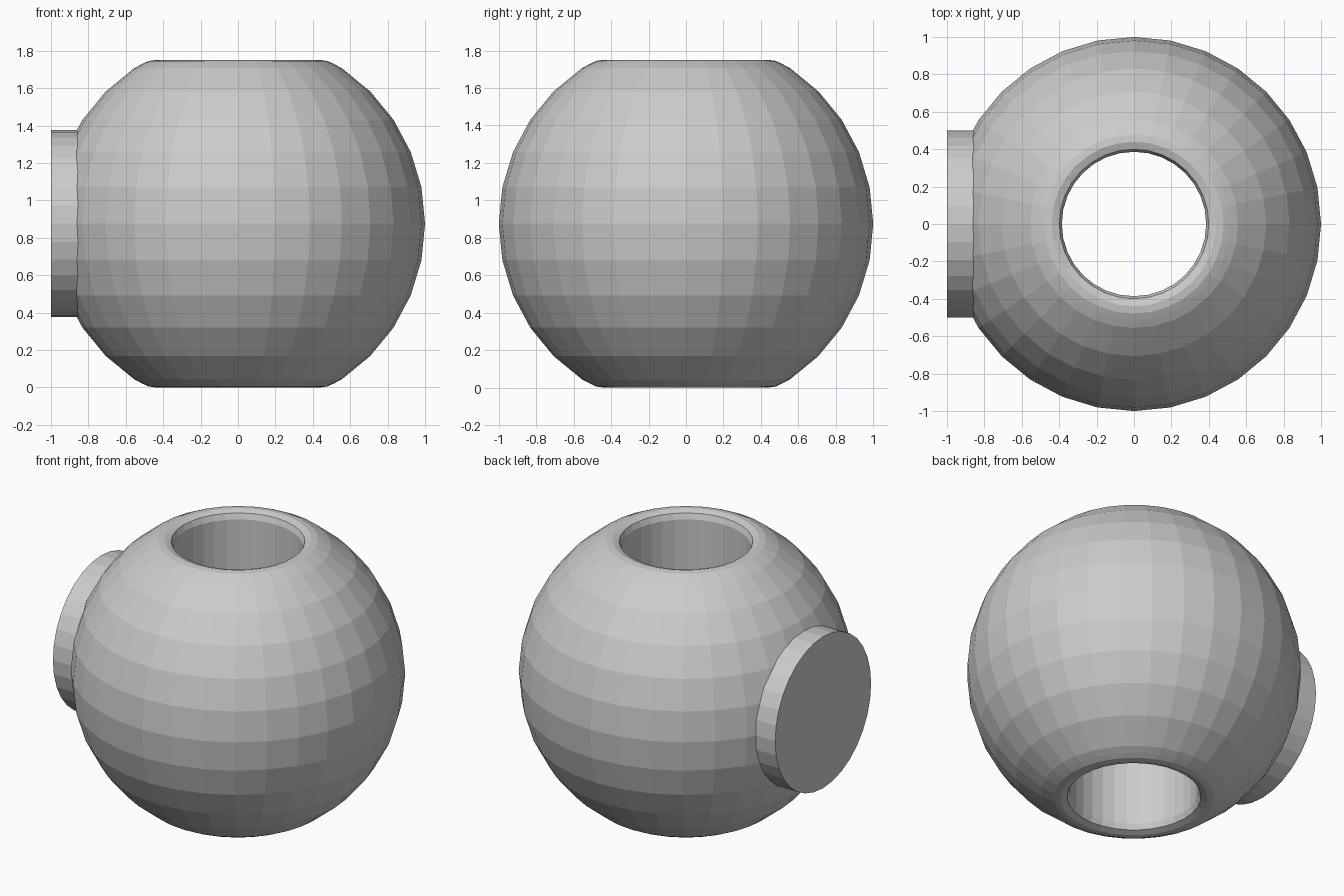
import bpy, bmesh, math
from mathutils import Matrix, Vector

if "Cube" in bpy.data.objects:
    bpy.data.objects.remove(bpy.data.objects["Cube"])

SEG, CZ = 32, 0.875

# Ball with rounded rims and a vertical through bore: closed lathe profile
upper = [(math.cos(a), math.sin(a)) for a in (math.radians(11.25 * i) for i in range(6))]
upper += [(0.513, 0.854), (0.479, 0.87), (0.44, 0.875), (0.40, 0.861), (0.386, 0.825)]
profile = upper + [(r, -z) for r, z in reversed(upper[1:])]

bm = bmesh.new()
rings = []
for r, z in profile:
    rings.append([bm.verts.new((r * math.cos(2 * math.pi * i / SEG),
                                r * math.sin(2 * math.pi * i / SEG), z + CZ))
                  for i in range(SEG)])
for k, ring in enumerate(rings):
    nxt = rings[(k + 1) % len(rings)]
    for i in range(SEG):
        j = (i + 1) % SEG
        bm.faces.new((ring[i], ring[j], nxt[j], nxt[i]))
bmesh.ops.recalc_face_normals(bm, faces=bm.faces)
mesh = bpy.data.meshes.new("bored_ball")
bm.to_mesh(mesh)
bm.free()
ball = bpy.data.objects.new("bored_ball", mesh)
bpy.context.collection.objects.link(ball)

# Side boss merged into the ball
bpy.ops.mesh.primitive_cylinder_add(vertices=SEG, radius=0.5, depth=0.4005,
                                    location=(-0.80025, 0, CZ),
                                    rotation=(0, math.pi / 2, 0))
boss = bpy.context.object
boss.name = "side_boss"
boss.hide_render = True
boss.hide_set(True)
mod = ball.modifiers.new("join_boss", 'BOOLEAN')
mod.operation = 'UNION'
mod.solver = 'EXACT'
mod.object = boss
bpy.context.view_layer.objects.active = ball
ball.select_set(True)
bpy.ops.object.modifier_apply(modifier=mod.name)
bpy.data.objects.remove(boss)
